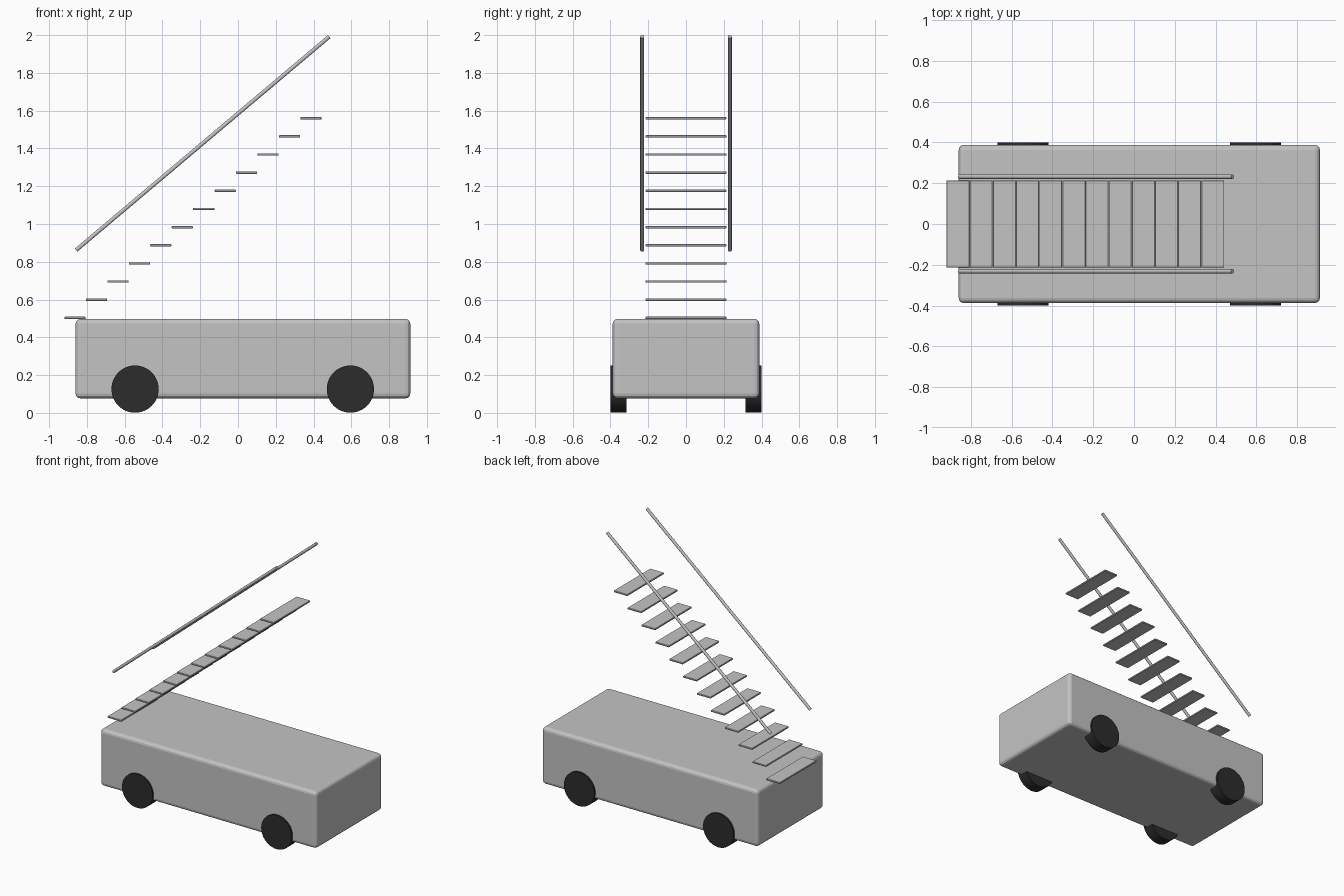
import bpy, math
from mathutils import Vector

if "Cube" in bpy.data.objects:
    bpy.data.objects.remove(bpy.data.objects["Cube"])


def material(name, value):
    m = bpy.data.materials.new(name)
    m.diffuse_color = (value, value, value, 1)
    m.use_nodes = True
    m.node_tree.nodes["Principled BSDF"].inputs["Base Color"].default_value = m.diffuse_color
    return m


grey = material("light grey", 0.55)
black = material("tyre black", 0.025)


def box(name, centre, size, mat, bevel, segments):
    bpy.ops.mesh.primitive_cube_add(size=1, location=centre)
    ob = bpy.context.object
    ob.name = name
    ob.scale = size
    bpy.ops.object.transform_apply(location=False, rotation=False, scale=True)
    ob.data.materials.append(mat)
    mod = ob.modifiers.new("rounded edges", "BEVEL")
    mod.width = bevel
    mod.segments = segments
    return ob


def rod(name, start, end, radius, mat, sides):
    start, end = Vector(start), Vector(end)
    axis = end - start
    bpy.ops.mesh.primitive_cylinder_add(vertices=sides, radius=radius, depth=axis.length,
                                        location=(start + end) / 2)
    ob = bpy.context.object
    ob.name = name
    ob.rotation_euler = axis.to_track_quat('Z', 'Y').to_euler()
    ob.data.materials.append(mat)
    bpy.ops.object.shade_smooth_by_angle(angle=math.radians(35))
    return ob


# Vehicle body with rounded edges
box("body", (0.026, 0, 0.287), (1.772, 0.776, 0.42), grey, 0.025, 3)

# Wheels and handrails, one set per side
for side, label in ((-1, "front"), (1, "back")):
    for x, end in ((-0.545, "left"), (0.595, "right")):
        rod(f"wheel_{label}_{end}", (x, side * 0.315, 0.126), (x, side * 0.4, 0.126),
            0.125, black, 48)
    rod(f"handrail_{label}", (-0.857, side * 0.232, 0.862), (0.483, side * 0.232, 1.992),
        0.0105, grey, 16)

# Floating flight of steps
for i in range(12):
    box(f"step_{i + 1}", (-0.863 + i * 0.1136, 0, 0.503 + i * 0.0961),
        (0.112, 0.428, 0.012), grey, 0.002, 1)
